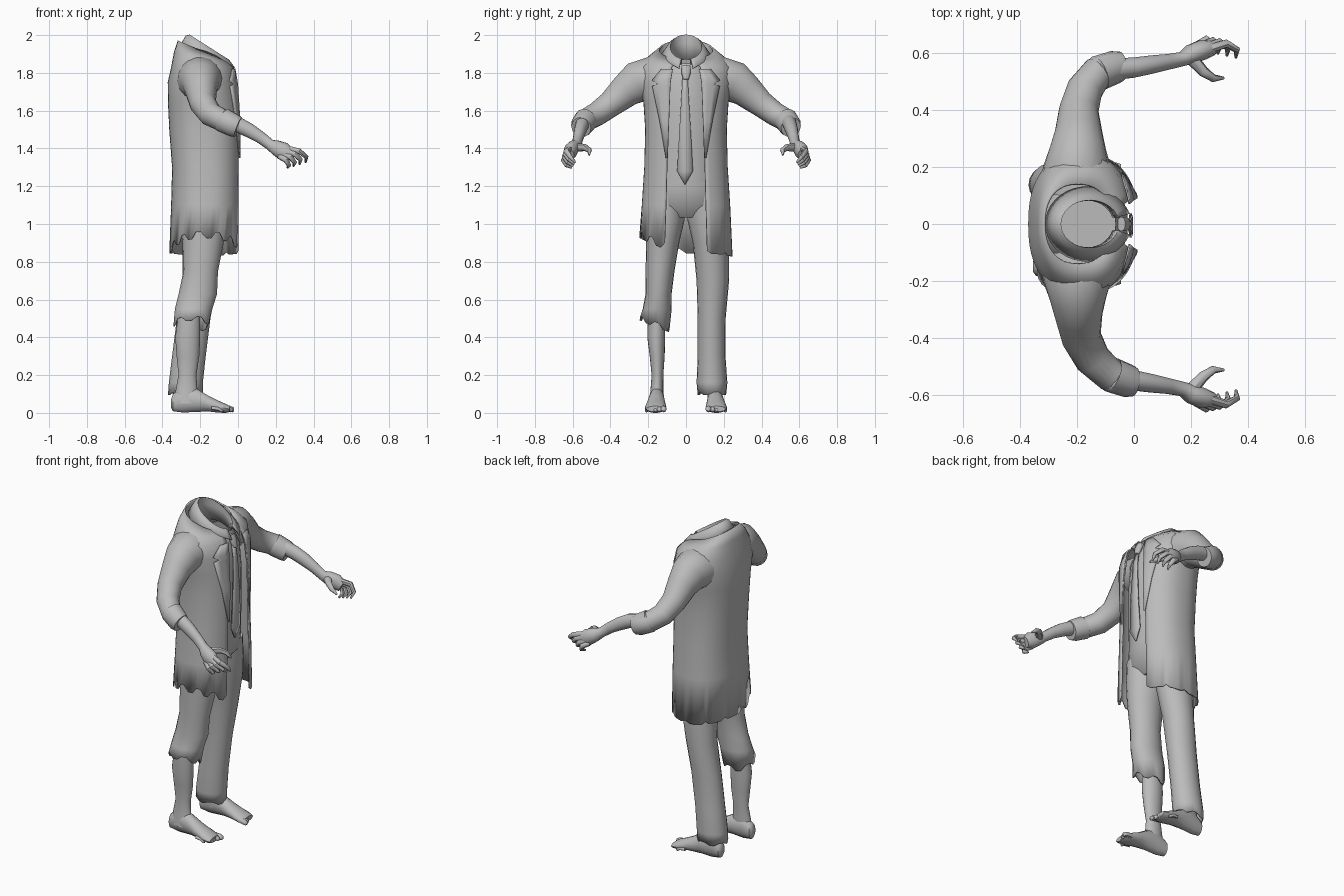
import bpy, bmesh, math
from mathutils import Vector

if "Cube" in bpy.data.objects:
    bpy.data.objects.remove(bpy.data.objects["Cube"])

grey = bpy.data.materials.new("plain_grey")
grey.diffuse_color = (0.5, 0.5, 0.5, 1)
grey.use_nodes = True
grey.node_tree.nodes["Principled BSDF"].inputs["Base Color"].default_value = grey.diffuse_color
TAU = 2 * math.pi


def make(name, verts, faces, thick=0, smooth=45):
    me = bpy.data.meshes.new(name)
    me.from_pydata([tuple(v) for v in verts], [], faces)
    bm = bmesh.new()
    bm.from_mesh(me)
    bmesh.ops.recalc_face_normals(bm, faces=bm.faces)
    bm.to_mesh(me)
    bm.free()
    me.materials.append(grey)
    ob = bpy.data.objects.new(name, me)
    bpy.context.collection.objects.link(ob)
    if thick:
        mod = ob.modifiers.new("cloth", 'SOLIDIFY')
        mod.thickness, mod.offset = thick, 0
    bpy.ops.object.select_all(action='DESELECT')
    ob.select_set(True)
    bpy.context.view_layer.objects.active = ob
    bpy.ops.object.shade_smooth_by_angle(angle=math.radians(smooth))
    return ob


def loft(name, rings, closed=True, caps=(True, True), thick=0):
    n = len(rings[0])
    verts = [v for r in rings for v in r]
    faces = []
    for i in range(len(rings) - 1):
        for k in range(n if closed else n - 1):
            j = (k + 1) % n
            faces.append((i * n + k, i * n + j, (i + 1) * n + j, (i + 1) * n + k))
    if closed and caps[0]:
        faces.append(tuple(range(n)))
    if closed and caps[1]:
        faces.append(tuple(range(len(verts) - n, len(verts))))
    return make(name, verts, faces, thick)


def tube(name, pts, n=14, ref=(0.1, 0.05, 1), caps=(True, True), thick=0):
    """Rings of radii (up, side) swept along a path of (x, y, z, up, side)."""
    c = [Vector(p[:3]) for p in pts]
    u, rings = Vector(ref), []
    for i, p in enumerate(pts):
        t = (c[min(i + 1, len(c) - 1)] - c[max(i - 1, 0)]).normalized()
        u = (u - t * u.dot(t)).normalized()
        v = t.cross(u)
        rings.append([c[i] + u * p[3] * math.cos(TAU * k / n) + v * p[4] * math.sin(TAU * k / n)
                      for k in range(n)])
    return loft(name, rings, caps=caps, thick=thick)


def stack(name, levels, n=20, slope=0, jag=0, caps=(True, True), thick=0):
    """Horizontal ovals from (z, x0, x1, y0, y1); the last one may be ragged."""
    rings = []
    for i, (z, x0, x1, y0, y1) in enumerate(levels):
        last = i == len(levels) - 1
        ring = []
        for k in range(n):
            a = TAU * k / n
            dz = (slope * math.sin(a) + jag * (1 if k % 4 < 2 else -1)) if last else 0
            ring.append(((x0 + x1) / 2 + (x1 - x0) / 2 * math.cos(a),
                         (y0 + y1) / 2 + (y1 - y0) / 2 * math.sin(a), z + dz))
        rings.append(ring)
    return loft(name, rings, caps=caps, thick=thick)


# Long coat, open at the front: z, back x, front x, half width, opening, tilt
COAT = [(0.85, -.36, .012, .242, .112, 0), (1.1, -.35, .012, .23, .105, 0),
        (1.3, -.345, .012, .217, .10, 0), (1.5, -.36, .012, .212, .095, 0),
        (1.65, -.367, .006, .222, .09, 0), (1.75, -.368, -.008, .245, .085, 0),
        (1.83, -.35, -.025, .24, .075, 0), (1.88, -.335, -.05, .2, .06, .03),
        (1.92, -.315, -.08, .14, .045, .05)]
P = 0.85


def powr(v):
    return math.copysign(abs(v) ** P, v)


def coat_x(y, z):
    for a, b in zip(COAT, COAT[1:]):
        if a[0] <= z <= b[0]:
            t = (z - a[0]) / (b[0] - a[0])
            xb, xf, w = (a[i] + (b[i] - a[i]) * t for i in (1, 2, 3))
            s = min(1, (abs(y) / w) ** (1 / P))
            return (xb + xf) / 2 + (xf - xb) / 2 * (1 - s * s) ** (P / 2)


rows, N = [], 49
for i, (z, xb, xf, w, gap, tilt) in enumerate(COAT):
    a0, row = math.asin((gap / w) ** (1 / P)), []
    for k in range(N):
        a = a0 + (TAU - 2 * a0) * k / (N - 1)
        s, c = math.sin(a), math.cos(a)
        zz = z - tilt * c
        if i == 0:  # ragged hem, higher on the right side
            zz = .825 + (.10 * abs(s) + .035 * (k % 4 < 2) if s < -.1 else
                         .02 * abs(c) + .015 * (k % 5 == 0))
        row.append(((xb + xf) / 2 + (xf - xb) / 2 * powr(c), w * powr(s), zz))
    rows.append(row)
loft("coat_body", rows, closed=False, thick=.008)

# Lapels lying on the coat: z, inner y, outer y
LAPEL = [(1.82, .07, .13), (1.76, .08, .18), (1.74, .083, .15), (1.73, .083, .178),
         (1.55, .09, .14), (1.35, .097, .106)]
for side, s in (("left", 1), ("right", -1)):
    loft(side + "_lapel", [[(coat_x(yi + (yo - yi) * t / 3, z) + .01, s * (yi + (yo - yi) * t / 3), z)
                            for t in range(4)] for z, yi, yo in LAPEL], closed=False, thick=.006)

# Shirt and trouser seat
stack("shirt", [(1.2, -.31, -.03, -.18, .18), (1.4, -.31, -.022, -.18, .18),
                (1.6, -.33, -.02, -.18, .18), (1.74, -.33, -.03, -.17, .17),
                (1.81, -.31, -.045, -.13, .13), (1.85, -.27, -.065, -.095, .095)],
      n=28, caps=(True, False))
stack("trouser_seat", [(1.3, -.31, -.035, -.18, .18), (1.2, -.315, -.03, -.19, .19),
                       (1.1, -.31, -.045, -.195, .195), (1.035, -.26, -.10, -.14, .14)], n=28)

# Folded shirt collar, tilted down toward the front: radii x, y, centre x, z, tilt
rows = []
for rx, ry, cx, z, tilt, point in ((.095, .085, -.165, 1.84, .03, 0), (.10, .085, -.16, 1.91, .05, 0),
                                   (.103, .085, -.155, 1.935, .065, 0), (.115, .095, -.16, 1.93, .065, 0),
                                   (.145, .13, -.165, 1.89, .045, .03)):
    row = []
    for k in range(33):
        a = .28 + (TAU - .56) * k / 32
        tip = point * max(0, math.cos(a)) ** 6
        row.append((cx + rx * math.cos(a) + tip * .4, ry * math.sin(a), z - tilt * math.cos(a) - tip))
    rows.append(row)
loft("shirt_collar", rows, closed=False, thick=.006)

# Necktie
loft("necktie", [[(x, y * w - .005, z) for y in (-1, 0, 1)] for z, w, x in
                 ((1.78, .014, -.028), (1.7, .018, -.014), (1.5, .03, -.008),
                  (1.28, .042, -.012), (1.21, .002, -.018))], closed=False, thick=.008)
tube("tie_knot", [(-.045, 0, 1.835, .016, .026), (-.03, 0, 1.80, .018, .026),
                  (-.02, 0, 1.765, .012, .014)], n=10, ref=(1, 0, 0))

# Arms: dx shifts the elbow of each sleeve
for side, s, dx in (("left", 1, -.045), ("right", -1, 0)):
    def m(pts):
        return [(p[0], s * p[1], *p[2:]) for p in pts]

    tube(side + "_sleeve", m([(-.2, .12, 1.75, .12, .13), (-.2, .2, 1.765, .12, .12),
                              (-.198, .26, 1.75, .11, .10), (-.195, .32, 1.705, .09, .084),
                              (-.185 + dx * .2, .40, 1.635, .07, .07),
                              (-.145 + dx * .6, .475, 1.58, .063, .064),
                              (-.085 + dx, .53, 1.55, .06, .058),
                              (-.03 + dx, .55, 1.53, .052, .05)]), n=18)
    tube(side + "_sleeve_cuff", m([(-.085 + dx, .525, 1.555, .055, .05), (-.08 + dx, .53, 1.55, .066, .062),
                                   (-.02 + dx, .552, 1.52, .062, .058),
                                   (.0 + dx, .555, 1.512, .056, .052)]), n=14)
    tube(side + "_forearm", m([(-.07 + dx, .54, 1.555, .04, .04), (0, .55, 1.525, .041, .036),
                               (.06, .56, 1.495, .038, .033), (.12, .57, 1.458, .032, .028),
                               (.17, .58, 1.42, .029, .026), (.2, .597, 1.405, .04, .034),
                               (.24, .612, 1.385, .048, .036), (.275, .618, 1.365, .034, .026)]))
    # Four curled fingers between the index and little finger paths
    index = ((.255, .612, 1.40), (.325, .634, 1.385), (.362, .612, 1.355), (.358, .585, 1.325))
    little = ((.22, .625, 1.36), (.255, .648, 1.338), (.27, .632, 1.31), (.262, .605, 1.297))
    for f in range(4):
        pts = [tuple(a + (b - a) * f / 3 for a, b in zip(p, q)) + (r, r)
               for p, q, r in zip(index, little, (.017, .015, .012, .005))]
        tube("%s_finger_%d" % (side, f + 1), m(pts), n=8, ref=(.3, -1, .6))
    tube(side + "_thumb", m([(.2, .585, 1.405, .024, .024), (.245, .535, 1.405, .019, .019),
                             (.28, .512, 1.39, .014, .014), (.315, .513, 1.365, .005, .005)]), n=8)

# Trouser legs, the right one torn off below the knee
stack("right_trouser_leg", [(1.15, -.30, -.06, -.2, 0), (1.02, -.30, -.065, -.21, -.012),
                            (.9, -.29, -.08, -.207, -.04), (.75, -.285, -.11, -.21, -.065),
                            (.63, -.31, -.115, -.21, -.08), (.55, -.33, -.14, -.225, -.08),
                            (.47, -.338, -.155, -.242, -.09)],
      slope=-.03, jag=.012, caps=(True, False), thick=.008)
stack("left_trouser_leg", [(1.15, -.30, -.06, 0, .2), (1.02, -.30, -.065, .012, .215),
                           (.9, -.29, -.08, .04, .222), (.7, -.29, -.12, .06, .224),
                           (.5, -.32, -.15, .066, .206), (.3, -.345, -.175, .066, .205),
                           (.16, -.362, -.19, .06, .215), (.1, -.367, -.19, .066, .21)],
      jag=.006, caps=(True, False), thick=.008)

# Bare shins and feet
stack("right_shin", [(.58, -.31, -.2, -.2, -.11), (.4, -.332, -.2, -.205, -.11),
                     (.3, -.325, -.205, -.192, -.113), (.2, -.315, -.22, -.182, -.12),
                     (.12, -.33, -.215, -.188, -.12), (.05, -.335, -.2, -.195, -.12)])
stack("left_shin", [(.3, -.315, -.22, .11, .172), (.12, -.33, -.215, .112, .18),
                    (.05, -.335, -.2, .115, .185)])
FOOT = [(-.355, .018, .03, .07), (-.345, .032, .008, .10), (-.29, .038, 0, .14), (-.22, .042, .004, .13),
        (-.15, .05, .006, .088), (-.1, .056, 0, .064), (-.06, .054, 0, .046), (-.045, .048, .006, .036)]
for side, s in (("left", 1), ("right", -1)):
    rings = []
    for x, hw, z0, z1 in FOOT:
        cy = s * (.15 + .012 * (x + .35) / .3)
        rings.append([(x, cy + hw * math.cos(TAU * k / 14),
                       (z0 + z1) / 2 + (z1 - z0) / 2 * math.sin(TAU * k / 14)) for k in range(14)])
    loft(side + "_foot", rings)
    for t in range(5):
        y, r, x = s * (.118 + .0225 * t), .016 - .0015 * t, -.02 - .007 * t - .002 * t * t
        tube("%s_toe_%d" % (side, t + 1), [(x - .06, y, .025, r, r * .8), (x - .025, y, .022, r, r),
                                           (x - .006, y, r, r * .85, r * .85),
                                           (x, y, r, r * .4, r * .4)], n=8)
